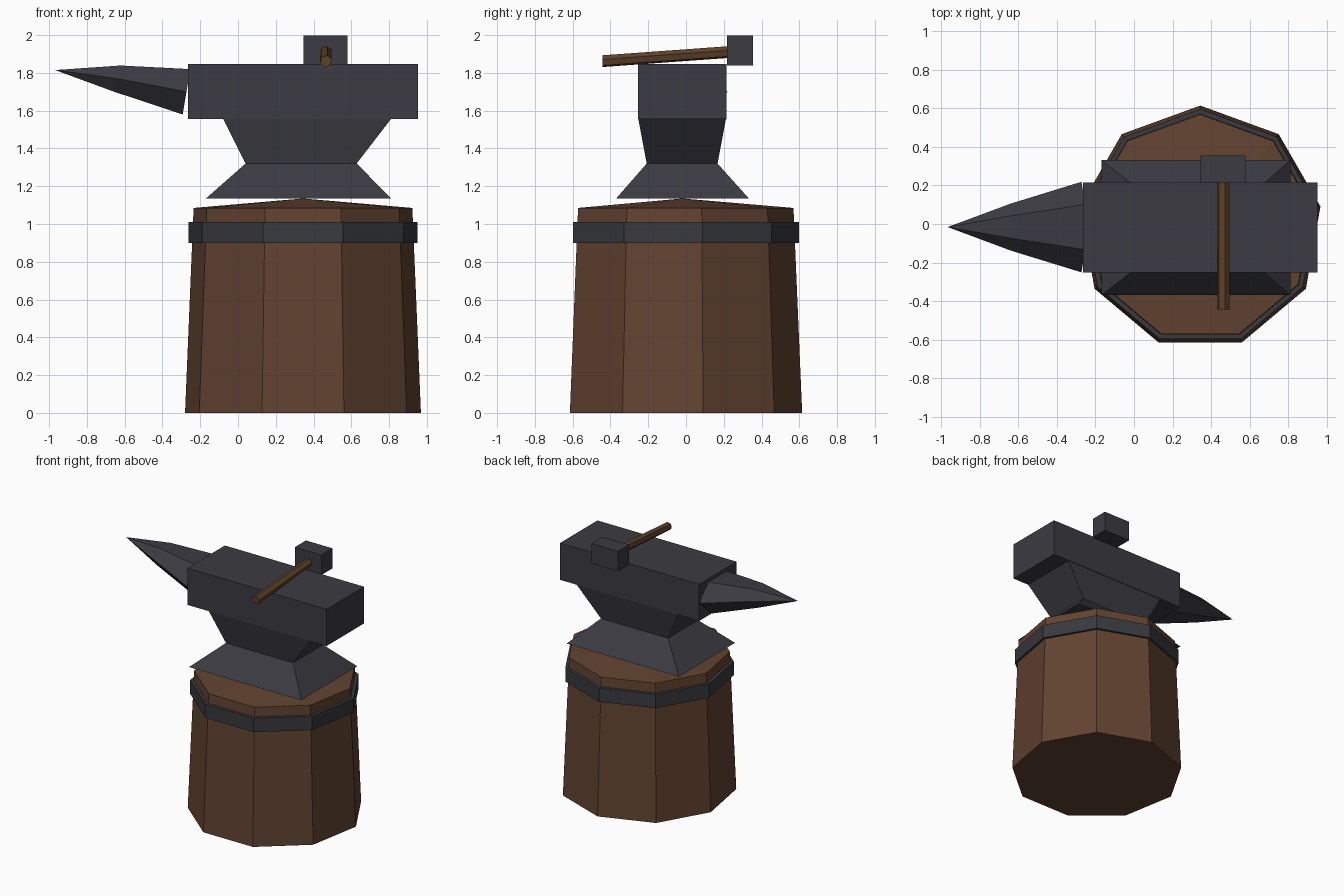
import bpy, bmesh, math

if "Cube" in bpy.data.objects:
    bpy.data.objects.remove(bpy.data.objects["Cube"])


def material(name, rgb):
    m = bpy.data.materials.new(name)
    m.diffuse_color = (*rgb, 1.0)
    m.use_nodes = True
    m.node_tree.nodes["Principled BSDF"].inputs["Base Color"].default_value = m.diffuse_color
    return m


IRON = material("dark_iron", (0.044, 0.043, 0.054))
BAND = material("band_iron", (0.040, 0.041, 0.048))
WOOD = material("stump_wood", (0.120, 0.056, 0.030))
HANDLE = material("handle_wood", (0.112, 0.054, 0.022))


def loft(name, rings, mat, closed=False):
    """Skin a list of rings; one-point rings become tips, closed joins last to first."""
    bm = bmesh.new()
    rows = [[bm.verts.new(p) for p in ring] for ring in rings]
    pairs = list(zip(rows, rows[1:]))
    if closed:
        pairs.append((rows[-1], rows[0]))
    for a, b in pairs:
        n = max(len(a), len(b))
        for i in range(n):
            j = (i + 1) % n
            if len(b) == 1:
                bm.faces.new((a[i], a[j], b[0]))
            elif len(a) == 1:
                bm.faces.new((a[0], b[j], b[i]))
            else:
                bm.faces.new((a[i], a[j], b[j], b[i]))
    if not closed:
        for row in (rows[0], rows[-1]):
            if len(row) > 2:
                bm.faces.new(row)
    bmesh.ops.recalc_face_normals(bm, faces=bm.faces)
    mesh = bpy.data.meshes.new(name)
    bm.to_mesh(mesh)
    bm.free()
    mesh.materials.append(mat)
    obj = bpy.data.objects.new(name, mesh)
    bpy.context.collection.objects.link(obj)
    return obj


CX, CY = 0.344, -0.019


def nonagon(r, z):
    angles = [math.radians(90 + 40 * i) for i in range(9)]
    return [(CX + r * math.cos(a), CY + r * math.sin(a), z) for a in angles]


def rect(x0, x1, y0, y1, z):
    return [(x0, y0, z), (x1, y0, z), (x1, y1, z), (x0, y1, z)]


# Tapered nine-sided stump with a shallow pointed top
loft("stump", [nonagon(0.634, 0), nonagon(0.588, 1.085), [(CX, CY, 1.135)]], WOOD)

# Iron band around the stump
loft("stump_band", [nonagon(0.616, 0.9), nonagon(0.616, 1.01),
                    nonagon(0.585, 1.01), nonagon(0.585, 0.9)], BAND, closed=True)

# Anvil foot and waist as one hourglass, then the face block
loft("anvil_base", [rect(-0.17, 0.812, -0.37, 0.333, 1.135),
                    rect(0.04, 0.628, -0.208, 0.167, 1.32),
                    rect(-0.08, 0.813, -0.253, 0.212, 1.56)], IRON)
loft("anvil_body", [rect(-0.266, 0.953, -0.253, 0.215, 1.557),
                    rect(-0.266, 0.953, -0.253, 0.215, 1.848)], IRON)


def horn_ring(x, z, half_w, half_h, lean):
    """Flat-topped hexagon, leaning so that its top is further right."""
    ring = []
    for i in range(6):
        a = math.radians(60 * i)
        s = math.sin(a) / math.sin(math.radians(60))
        ring.append((x + lean * s, -0.016 + half_w * math.cos(a), z + half_h * s))
    return ring


# Six-sided upswept horn
loft("anvil_horn", [horn_ring(-0.273, 1.70, 0.235, 0.12, 0.02),
                    horn_ring(-0.64, 1.77, 0.122, 0.069, 0.018),
                    [(-0.968, -0.016, 1.815)]], IRON)

# Hammer head hanging over the back edge
loft("hammer_head", [rect(0.346, 0.579, 0.216, 0.355, 1.84),
                     rect(0.346, 0.579, 0.216, 0.355, 1.998)], IRON)


def handle_ring(y, z):
    angles = [math.radians(16 + 60 * i) for i in range(6)]
    return [(0.465 + 0.032 * math.cos(a), y, z + 0.032 * math.sin(a)) for a in angles]


# Six-sided hammer handle, sloping down to the front
loft("hammer_handle", [handle_ring(-0.443, 1.862), handle_ring(0.25, 1.912)], HANDLE)
